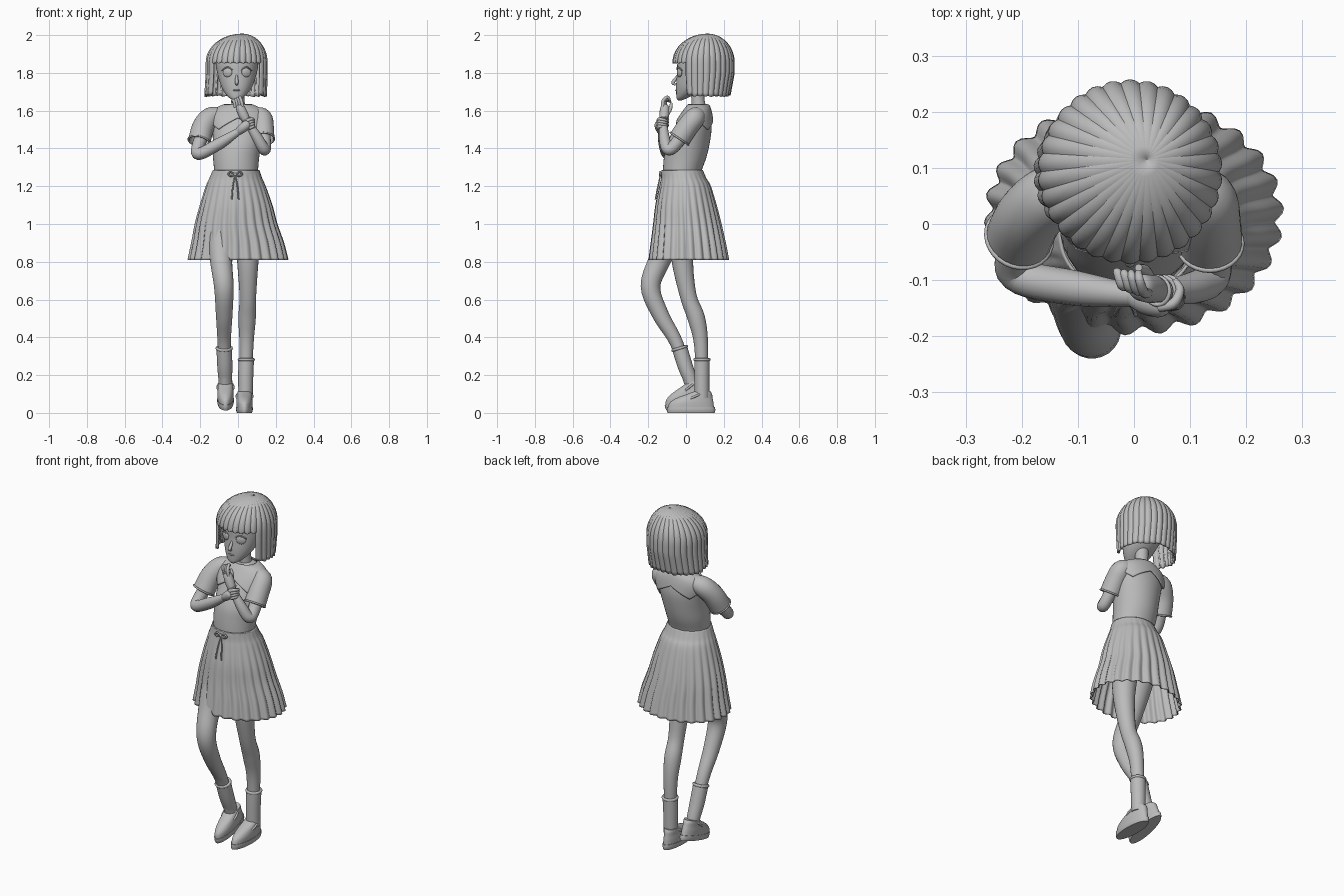
import bpy, math, random
from mathutils import Vector, Matrix

random.seed(4)
if "Cube" in bpy.data.objects:
    bpy.data.objects.remove(bpy.data.objects["Cube"])

grey = bpy.data.materials.new("plain grey")
grey.use_nodes = True
grey.diffuse_color = (0.5, 0.5, 0.5, 1)
grey.node_tree.nodes["Principled BSDF"].inputs["Base Color"].default_value = grey.diffuse_color
TAU = 2 * math.pi


def make(name, verts, faces, shell=0, angle=45):
    mesh = bpy.data.meshes.new(name)
    mesh.from_pydata(verts, [], faces)
    mesh.materials.append(grey)
    ob = bpy.data.objects.new(name, mesh)
    bpy.context.collection.objects.link(ob)
    bpy.ops.object.select_all(action='DESELECT')
    ob.select_set(True)
    bpy.context.view_layer.objects.active = ob
    bpy.ops.object.shade_smooth_by_angle(angle=math.radians(angle))
    if shell:
        mod = ob.modifiers.new("thickness", 'SOLIDIFY')
        mod.thickness = shell
    return ob


def skin(rings, closed=True, cap=True, start=0):
    """Quads between successive rings of points."""
    n = len(rings[0])
    verts = [p for r in rings for p in r]
    faces = [[start + i * n + j, start + i * n + (j + 1) % n,
              start + (i + 1) * n + (j + 1) % n, start + (i + 1) * n + j]
             for i in range(len(rings) - 1) for j in range(n if closed else n - 1)]
    if closed and cap:
        last = start + (len(rings) - 1) * n
        faces += [list(range(start + n - 1, start - 1, -1)), list(range(last, last + n))]
    return verts, faces


def smooth(rows, n=5):
    """Catmull-Rom interpolation of rows of numbers."""
    p = [rows[0]] + list(rows) + [rows[-1]]
    out = []
    for i in range(1, len(p) - 2):
        for k in range(n):
            t = k / n
            out.append([0.5 * (2 * b + (c - a) * t + (2 * a - 5 * b + 4 * c - d) * t * t
                               + (3 * b - a - 3 * c + d) * t ** 3)
                        for a, b, c, d in zip(*p[i - 1:i + 3])])
    return out + [list(rows[-1])]


def oval(row, a, grow=0):
    z, cx, cy, rx, ry = row
    return (cx + (rx + grow) * math.cos(a), cy + (ry + grow) * math.sin(a), z)


def loft(name, rows, n=40, **kw):
    rings = [[oval(r, TAU * j / n) for j in range(n)] for r in smooth(rows)]
    return make(name, *skin(rings), **kw)


def tube(name, rows, n=16, steps=5, cap=True, **kw):
    """Round limb through rows of x, y, z, radius."""
    rows = smooth(rows, steps)
    pts = [Vector(r[:3]) for r in rows]
    rings, side = [], None
    for i, p in enumerate(pts):
        t = (pts[min(i + 1, len(pts) - 1)] - pts[max(i - 1, 0)]).normalized()
        side = t.orthogonal() if side is None else side - t * side.dot(t)
        side.normalize()
        up = t.cross(side)
        rings.append([p + (side * math.cos(TAU * j / n) + up * math.sin(TAU * j / n)) * rows[i][3]
                      for j in range(n)])
    return make(name, *skin(rings, cap=cap), **kw)


def ring(name, centre, axis, radius, thick):
    bpy.ops.mesh.primitive_torus_add(location=centre, major_radius=radius, minor_radius=thick,
                                     major_segments=28, minor_segments=8)
    ob = bpy.context.object
    ob.name = name
    ob.rotation_euler = Vector(axis).to_track_quat('Z', 'Y').to_euler()
    ob.data.materials.append(grey)
    bpy.ops.object.shade_smooth()
    return ob


def ball(name, centre, scale, turn=0):
    bpy.ops.mesh.primitive_uv_sphere_add(location=centre, segments=24, ring_count=12)
    ob = bpy.context.object
    ob.name, ob.scale, ob.rotation_euler.z = name, scale, turn
    ob.data.materials.append(grey)
    bpy.ops.object.shade_smooth()


# Bodice
torso = [(1.25, -.01, -.02, .117, .1), (1.28, -.01, -.02, .116, .102), (1.35, -.01, -.005, .122, .112),
         (1.42, -.005, .01, .128, .114), (1.5, 0, .035, .135, .1), (1.56, 0, .05, .14, .08),
         (1.6, 0, .06, .12, .062), (1.625, 0, .065, .075, .048), (1.635, 0, .065, .04, .04)]
loft("bodice", torso)

# Broad collar with pointed corners
dense = smooth(torso)


def on_torso(a, z, grow):
    for lo, hi in zip(dense, dense[1:]):
        if lo[0] <= z <= hi[0]:
            t = (z - lo[0]) / (hi[0] - lo[0])
            return oval([p + (q - p) * t for p, q in zip(lo, hi)], a, grow)


rings = []
for i in range(13):
    row = []
    for j in range(96):
        a = TAU * j / 96
        wave = abs((a / (TAU / 4)) % 1 - 0.5) * 2
        hem = 1.5 + 0.06 * wave
        row.append(on_torso(a, 1.63 + (hem - 1.63) * i / 12, 0.007))
    rings.append(row)
make("collar", *skin(rings, cap=False), shell=0.006)

# Pleated skirt
skirt = smooth([(1.285, -.01, -.02, .118, .104), (1.24, -.012, -.012, .135, .115),
                (1.2, -.012, -.005, .152, .13), (1.1, -.01, 0, .184, .154), (1, -.01, .007, .209, .171),
                (.9, -.002, .012, .234, .187), (.81, 0, .015, .255, .201)])
n, pleats = 26 * 8, 26
rings = []
for r in skirt:
    depth = 0.008 * min(1, (1.285 - r[0]) / 0.4)
    rings.append([oval(r, TAU * j / n, depth * math.sin(pleats * TAU * j / n)) for j in range(n)])
make("skirt", *skin(rings, cap=False), shell=0.005)

# Belt cord and bow
make("belt", *skin([[oval((z, -.01, -.02, .118, .104), TAU * j / 48, g) for j in range(48)]
                    for z, g in ((1.265, 0), (1.267, .008), (1.283, .006), (1.285, 0))]))
ball("bow_knot", (-.015, -.135, 1.262), (.009, .008, .009))
for s in (-1, 1):
    x = -.015
    tube("bow_loop", [(x, -.135, 1.262, .004), (x + s * .025, -.138, 1.275, .005),
                      (x + s * .036, -.136, 1.262, .005), (x + s * .02, -.138, 1.254, .005),
                      (x, -.136, 1.262, .004)], n=8)
    tube("bow_tail", [(x, -.135, 1.262, .003), (x + s * .012, -.148, 1.2, .004),
                      (x + s * .018, -.162, 1.13, .004)], n=8)

# Legs, socks and shoes
tube("right_leg", [(-.065, .0, 1.14, .08), (-.085, -.06, 1, .078), (-.09, -.135, .82, .06),
                   (-.075, -.188, .67, .052), (-.073, -.135, .52, .044), (-.073, -.05, .37, .035),
                   (-.068, .02, .16, .03)], n=24)
tube("left_leg", [(.06, 0, 1.14, .08), (.055, -.01, 1, .073), (.052, -.02, .82, .058),
                  (.052, .012, .62, .044), (.048, .055, .5, .046), (.045, .08, .36, .037),
                  (.04, .085, .1, .03)], n=24)
tube("right_sock", [(-.073, -.034, .345, .041), (-.07, -.005, .25, .04), (-.067, .025, .17, .036),
                    (-.066, .035, .12, .036)], n=24)
tube("left_sock", [(.044, .085, .285, .041), (.041, .084, .2, .04), (.04, .085, .08, .038)], n=24)
ring("right_sock_frill", (-.073, -.034, .342), (0, -.3, 1), .038, .008)
ring("left_sock_frill", (.044, .085, .282), (0, 0, 1), .038, .008)

for side, place in (("left", Matrix.Translation((.034, -.1, 0))),
                    ("right", Matrix.Translation((-.066, -.105, .012)) @ Matrix.Rotation(.26, 4, 'X'))):
    parts = [loft(side + "_sole", [(0, 0, .127, .04, .125), (.015, 0, .127, .044, .128),
                                   (.03, 0, .127, .044, .127)]),
             loft(side + "_shoe", [(.028, 0, .126, .042, .122), (.055, 0, .13, .043, .115),
                                   (.078, 0, .145, .041, .096), (.098, 0, .17, .039, .068),
                                   (.112, 0, .185, .037, .046)]),
             ring(side + "_strap", (0, .15, .088), (0, -.45, 1), .042, .006)]
    parts[2].scale.y = 1.2
    bpy.context.view_layer.update()
    for ob in parts:
        ob.matrix_world = place @ ob.matrix_world

# Arms and short sleeves
tube("right_sleeve", [(-.09, .06, 1.575, .044), (-.145, .05, 1.562, .056), (-.185, .015, 1.51, .059),
                      (-.205, -.025, 1.435, .06)], n=28, cap=False, shell=.006)
tube("left_sleeve", [(.085, .06, 1.575, .044), (.125, .045, 1.56, .055), (.133, .005, 1.51, .057),
                     (.135, -.035, 1.45, .058)], n=28, cap=False, shell=.006)
ring("right_cuff", (-.205, -.025, 1.437), (-.02, -.04, -.075), .059, .005)
ring("left_cuff", (.135, -.035, 1.452), (0, -.04, -.06), .057, .005)
tube("right_arm", [(-.14, .05, 1.56, .04), (-.185, .0, 1.48, .037), (-.215, -.06, 1.395, .033),
                   (-.2, -.095, 1.372, .032), (-.1, -.115, 1.425, .031), (0, -.128, 1.488, .02)])
tube("left_arm", [(.12, .05, 1.56, .04), (.135, -.01, 1.48, .036), (.142, -.07, 1.405, .033),
                  (.135, -.1, 1.4, .031), (.1, -.115, 1.46, .028), (.05, -.12, 1.54, .019)])
for k in range(3):
    ring("bracelet", (.062 - k * .01, -.119, 1.522 + k * .015), (-.5, -.05, .8), .025, .004)

# Hands, one at the chin and one around the wrist
tube("left_palm", [(.05, -.12, 1.54, .019), (.03, -.115, 1.575, .026), (.012, -.112, 1.615, .024),
                   (.005, -.11, 1.63, .014)])
tube("left_thumb", [(.03, -.1, 1.58, .01), (.02, -.083, 1.61, .01), (.008, -.078, 1.64, .007)], n=10)
tube("right_palm", [(0, -.128, 1.488, .02), (.025, -.138, 1.508, .025), (.05, -.143, 1.528, .023),
                    (.06, -.143, 1.534, .012)])
tube("right_thumb", [(.02, -.12, 1.52, .01), (.035, -.105, 1.545, .009), (.05, -.095, 1.555, .007)], n=10)
for k in range(4):
    d = k * .013
    tube("left_finger", [(.026 - d, -.122 + d / 3, 1.615, .009), (.018 - d, -.122 + d / 3, 1.65, .009),
                         (.01 - d, -.1 + d / 3, 1.672 - d / 2, .008), (.008 - d, -.086, 1.662 - d / 2, .006)], n=10)
    tube("right_finger", [(.045 + d / 3, -.148, 1.545 - d, .009), (.07 + d / 4, -.142, 1.555 - d, .009),
                          (.082, -.118, 1.552 - d, .008), (.072, -.1, 1.546 - d, .006)], n=10)

# Neck, head and face
tube("neck", [(0, .07, 1.6, .042), (0, .064, 1.65, .035), (-.004, .06, 1.73, .037)], n=24)
loft("head", [(1.655, -.01, -.032, .012, .01), (1.668, -.01, -.02, .036, .03), (1.7, -.008, .008, .066, .06),
              (1.74, -.006, .034, .087, .086), (1.8, -.005, .06, .105, .107), (1.86, -.005, .078, .113, .122),
              (1.92, 0, .09, .1, .108), (1.96, .01, .1, .06, .07), (1.975, .01, .1, .02, .02)])
tube("nose", [(-.007, -.044, 1.785, .006), (-.007, -.06, 1.762, .009), (-.007, -.069, 1.747, .009),
              (-.007, -.055, 1.738, .006)], n=10)
ball("mouth", (-.008, -.05, 1.708), (.018, .007, .005))
for s in (-1, 1):
    ball("eye", (-.006 + s * .05, -.034, 1.803), (.027, .01, .025), s * .4)
    tube("upper_lash", [(-.006 + s * .022, -.047, 1.815, .002), (-.006 + s * .05, -.044, 1.83, .004),
                        (-.006 + s * .08, -.022, 1.812, .003)], n=8)

# Bobbed hair made of rounded locks
locks, cols, verts, faces = 30, 7, [], []
for k in range(locks):
    mid = TAU * (k + .5) / locks
    front = abs((mid + math.pi / 2 + math.pi) % TAU - math.pi)
    fringe = front < math.radians(52)
    hem = 1.85 if fringe else 1.672 + .012 * random.random()
    rings = []
    for i in range(20):
        t = i / 19
        z = 1.855 + .145 * math.cos(t * 2 * math.pi / 2) if t < .5 else 1.855 + (hem - 1.855) * (t * 2 - 1)
        r = .148 * (math.sin(t * math.pi) if t < .5 else 1)
        low = max(0, (1.8 - z) / .13)
        high = 1 - min(1, r / .148)
        row = []
        for c in range(cols):
            u = c / (cols - 1) - .5
            a = mid + u * TAU / locks * 1.06
            bulge = .009 * math.cos(u * math.pi) * r / .148
            tip = .014 * abs(u) * max(0, t * 2 - 1)
            row.append((-.007 - .006 * low + .03 * high + (r + bulge + .002 * low) * math.cos(a),
                        .093 - .004 * low + .022 * high + (r + bulge - .02 * low) * math.sin(a), z + tip))
        rings.append(row)
    v, f = skin(rings, closed=False, start=len(verts))
    verts += v
    faces += f
make("bobbed_hair", verts, faces, shell=.008, angle=60)
